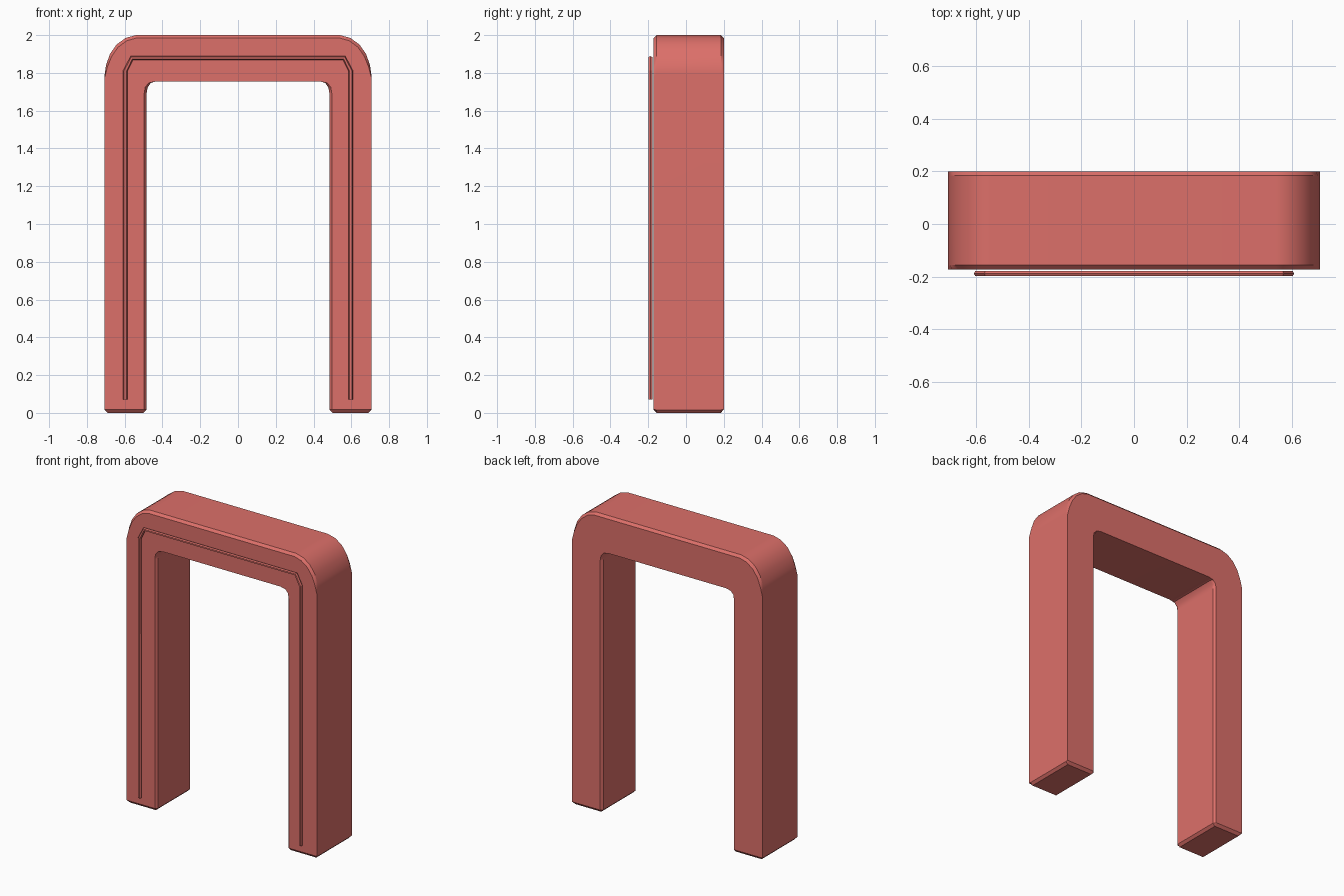
import bpy
import bmesh
import math

cube = bpy.data.objects.get("Cube")
if cube:
    bpy.data.objects.remove(cube, do_unlink=True)

coral = bpy.data.materials.new("coral_red")
coral.use_nodes = True
color = (0.72, 0.16, 0.142, 1)
coral.diffuse_color = color
coral.node_tree.nodes["Principled BSDF"].inputs["Base Color"].default_value = color


def arch_loop(outer, inner):
    """Closed arch outline from the outer and inner half profiles, foot to top."""
    def flip(points):
        return [(-x, z) for x, z in points]
    return outer + flip(outer)[::-1] + flip(inner) + inner[::-1]


# Full outline through the middle of the frame
mid = arch_loop(
    [(0.69, 0), (0.706, 0.016), (0.706, 1.79), (0.699, 1.84), (0.678, 1.9),
     (0.643, 1.95), (0.595, 1.985), (0.54, 2)],
    [(0.5, 0), (0.484, 0.016), (0.484, 1.69), (0.479, 1.722), (0.463, 1.746), (0.435, 1.755)])

# Narrower outline of the front and back faces, giving the chamfer
cap = arch_loop(
    [(0.69, 0.018), (0.706, 0.018), (0.706, 1.775), (0.691, 1.832), (0.668, 1.889),
     (0.634, 1.937), (0.589, 1.97), (0.54, 1.984)],
    [(0.51, 0.018), (0.497, 0.018), (0.497, 1.69), (0.491, 1.725), (0.472, 1.747), (0.435, 1.755)])

# Arch frame: loft the outlines from front to back
bm = bmesh.new()
layers = [(cap, -0.172), (mid, -0.156), (mid, 0.184), (cap, 0.2)]
rings = [[bm.verts.new((x, y, z)) for x, z in loop] for loop, y in layers]
count = len(mid)
for a, b in zip(rings, rings[1:]):
    for i in range(count):
        j = (i + 1) % count
        bm.faces.new((a[i], a[j], b[j], b[i]))
bm.faces.new(rings[0])
bm.faces.new(rings[-1][::-1])
bmesh.ops.recalc_face_normals(bm, faces=bm.faces)
mesh = bpy.data.meshes.new("arch_frame")
bm.to_mesh(mesh)
bm.free()
frame = bpy.data.objects.new("arch_frame", mesh)
bpy.context.collection.objects.link(frame)
mesh.materials.append(coral)
bpy.ops.object.select_all(action="DESELECT")
frame.select_set(True)
bpy.context.view_layer.objects.active = frame
bpy.ops.object.shade_smooth_by_angle(angle=math.radians(32))
weighted = frame.modifiers.new("weighted_normals", "WEIGHTED_NORMAL")
weighted.keep_sharp = True

# Thin trim strip following the arch on the front
half = [(0.597, 0.07), (0.597, 1.81), (0.562, 1.879)]
path = half + [(-x, z) for x, z in reversed(half)]
curve = bpy.data.curves.new("front_trim", "CURVE")
curve.dimensions = "3D"
curve.bevel_depth = 0.0115
curve.bevel_resolution = 1
curve.use_fill_caps = True
spline = curve.splines.new("POLY")
spline.points.add(len(path) - 1)
for point, (x, z) in zip(spline.points, path):
    point.co = (x, -0.1885, z, 1)
spline.use_smooth = False
curve.materials.append(coral)
trim = bpy.data.objects.new("front_trim", curve)
bpy.context.collection.objects.link(trim)
